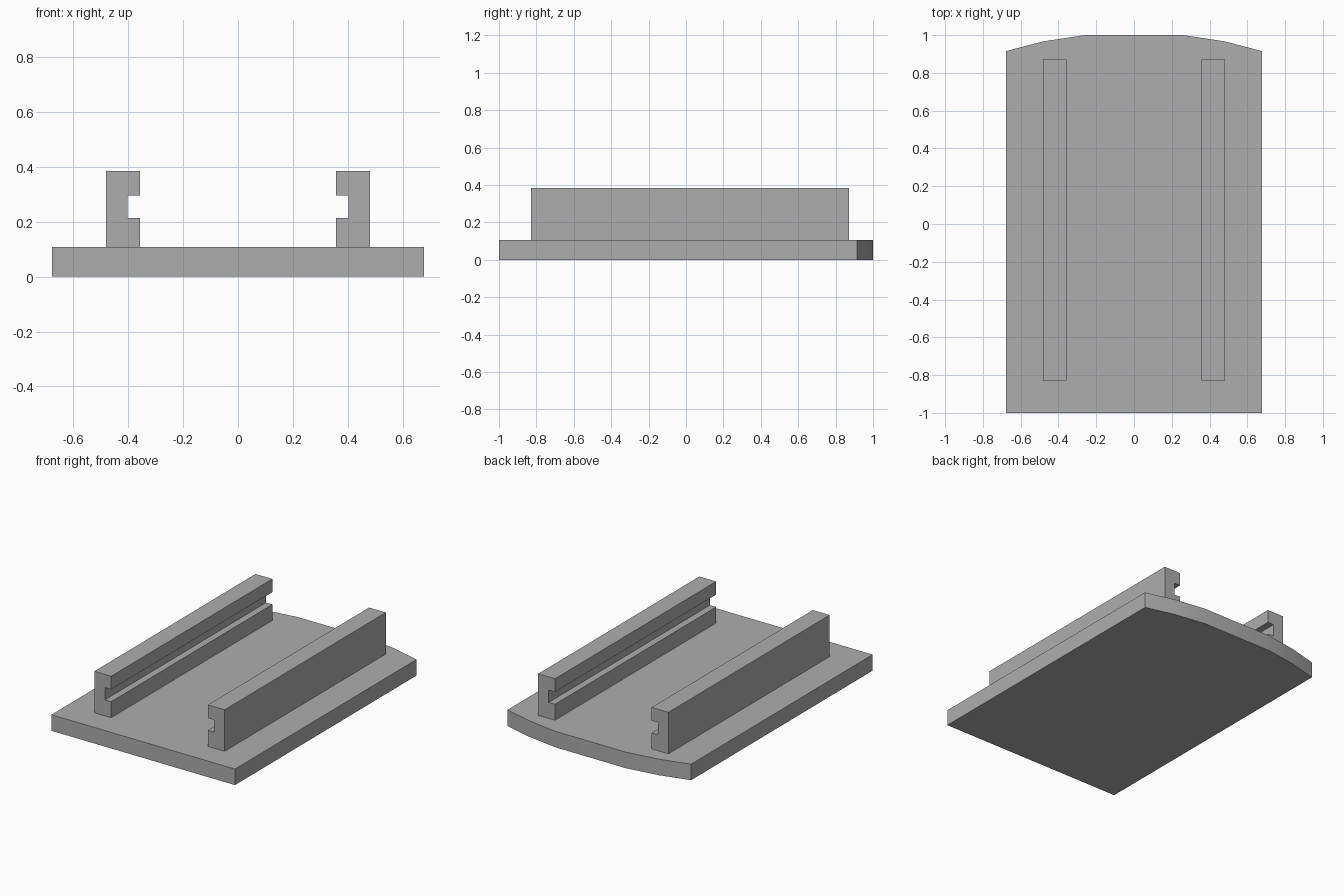
import bpy
import bmesh
import math
from mathutils import Vector

cube = bpy.data.objects.get("Cube")
if cube:
    bpy.data.objects.remove(cube, do_unlink=True)

# Single plain grey material
GREY = (0.42, 0.42, 0.42, 1.0)
grey = bpy.data.materials.new("mid_grey")
grey.use_nodes = True
grey.diffuse_color = GREY
grey.node_tree.nodes["Principled BSDF"].inputs["Base Color"].default_value = GREY


def extrude_profile(name, points, direction):
    """Make a solid by pushing a flat outline along a direction."""
    bm = bmesh.new()
    face = bm.faces.new([bm.verts.new(p) for p in points])
    grown = bmesh.ops.extrude_face_region(bm, geom=[face], use_keep_orig=True)
    moved = [v for v in grown["geom"] if isinstance(v, bmesh.types.BMVert)]
    bmesh.ops.translate(bm, verts=moved, vec=Vector(direction))
    bmesh.ops.recalc_face_normals(bm, faces=bm.faces)
    mesh = bpy.data.meshes.new(name)
    bm.to_mesh(mesh)
    bm.free()
    mesh.materials.append(grey)
    obj = bpy.data.objects.new(name, mesh)
    bpy.context.collection.objects.link(obj)
    return obj


# Base plate with a gently bowed back edge
PLATE_TOP = 0.107
HALF_WIDTH = 0.678
bow = [(HALF_WIDTH, 0.915), (0.48, 0.967), (0.26, 1.0)]
right_side = [(HALF_WIDTH, -1.0)] + bow
outline = right_side + [(-x, y) for x, y in reversed(right_side)]
plate = extrude_profile("base_plate", [(x, y, 0) for x, y in outline], (0, 0, PLATE_TOP))

# Pair of grooved rails, grooves facing inward
RAIL_FRONT, RAIL_BACK, RAIL_TOP = -0.828, 0.872, 0.384
OUTER, INNER, GROOVE = 0.481, 0.357, 0.403
GROOVE_LOW, GROOVE_HIGH = 0.214, 0.296
section = [
    (OUTER, PLATE_TOP), (OUTER, RAIL_TOP), (INNER, RAIL_TOP), (INNER, GROOVE_HIGH),
    (GROOVE, GROOVE_HIGH), (GROOVE, GROOVE_LOW), (INNER, GROOVE_LOW), (INNER, PLATE_TOP),
]
for name, side in (("left_rail", 1), ("right_rail", -1)):
    extrude_profile(name, [(side * x, RAIL_FRONT, z) for x, z in section],
                    (0, RAIL_BACK - RAIL_FRONT, 0))

# Smooth the bowed edge, keep all corners crisp
bpy.ops.object.select_all(action="DESELECT")
plate.select_set(True)
bpy.context.view_layer.objects.active = plate
bpy.ops.object.shade_smooth_by_angle(angle=math.radians(30))
